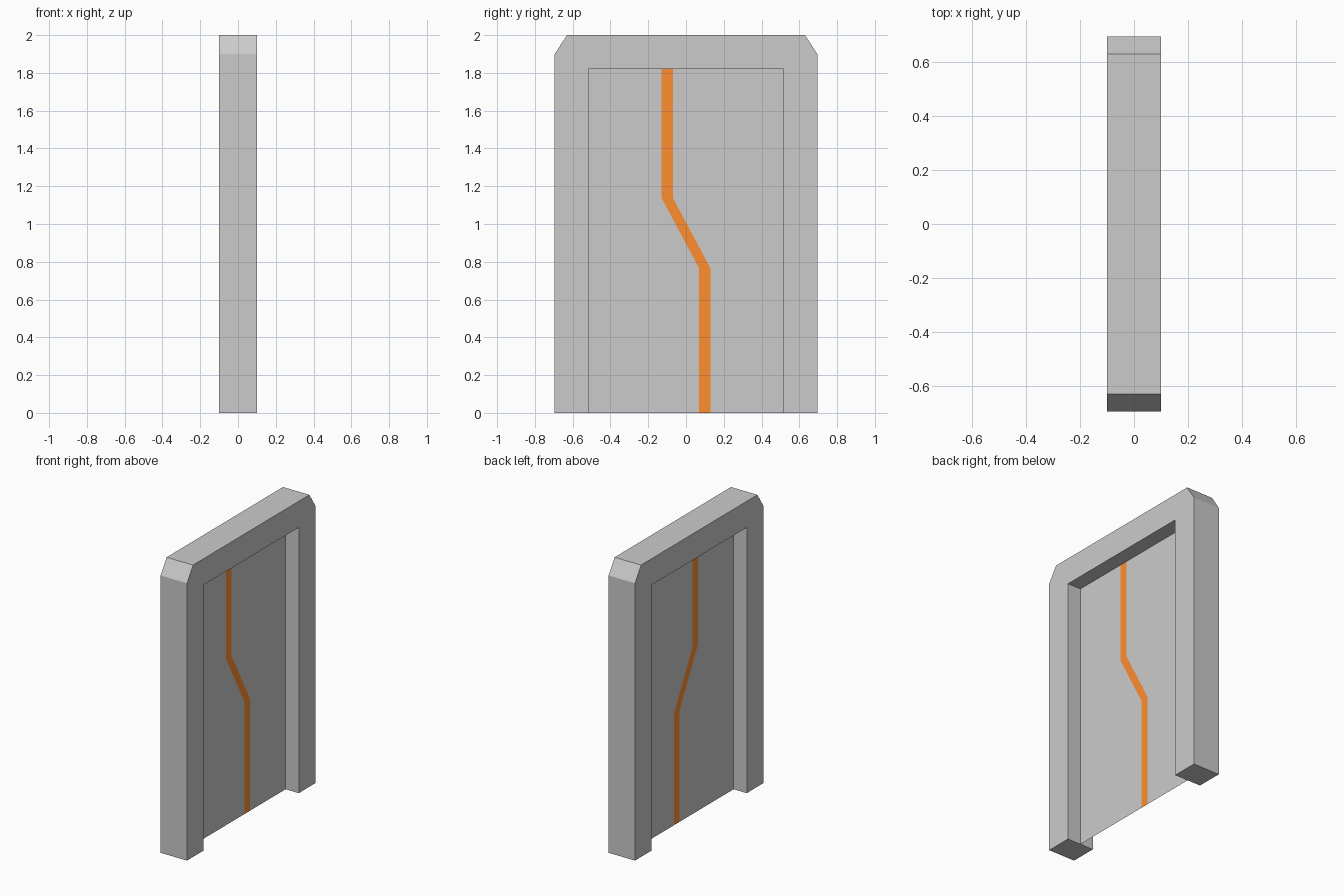
import bpy, bmesh
from mathutils import Vector

if "Cube" in bpy.data.objects:
    bpy.data.objects.remove(bpy.data.objects["Cube"])


def material(name, rgb):
    m = bpy.data.materials.new(name)
    m.diffuse_color = (*rgb, 1)
    m.use_nodes = True
    m.node_tree.nodes["Principled BSDF"].inputs["Base Color"].default_value = m.diffuse_color
    return m


def add_object(name, bm, mats):
    me = bpy.data.meshes.new(name)
    bm.to_mesh(me)
    bm.free()
    ob = bpy.data.objects.new(name, me)
    bpy.context.collection.objects.link(ob)
    for m in mats:
        me.materials.append(m)
    return ob


frame_grey = material("frame_grey", (0.63, 0.63, 0.63))
panel_grey = material("panel_grey", (0.8, 0.8, 0.8))
orange = material("orange", (1.0, 0.27, 0.03))

HALF_DEPTH = 0.10
OPEN_Y, OPEN_Z = 0.515, 1.82

# Door frame: arch profile with chamfered top corners, extruded through x
half = [(OPEN_Y, OPEN_Z), (OPEN_Y, 0), (0.695, 0), (0.695, 1.9), (0.63, 2.0)]
outline = half + [(-y, z) for y, z in reversed(half)]
bm = bmesh.new()
face = bm.faces.new([bm.verts.new((-HALF_DEPTH, y, z)) for y, z in outline])
ext = bmesh.ops.extrude_face_region(bm, geom=[face], use_keep_orig=True)
moved = [v for v in ext["geom"] if isinstance(v, bmesh.types.BMVert)]
bmesh.ops.translate(bm, verts=moved, vec=Vector((2 * HALF_DEPTH, 0, 0)))
bmesh.ops.recalc_face_normals(bm, faces=bm.faces)
add_object("door_frame", bm, [frame_grey])

# Sliding door leaves: thin sheets meeting at a zigzag seam edged in orange
SEAM = [(0.1, 0), (0.1, 0.765), (-0.1, 1.14), (-0.1, OPEN_Z)]
STRIP = 0.03


def door_leaf(name, side):
    bm = bmesh.new()
    rows = [[bm.verts.new((0, y, z))
             for y in (side * OPEN_Y, s + side * STRIP, s)] for s, z in SEAM]
    for low, high in zip(rows, rows[1:]):
        for i in range(2):
            f = bm.faces.new((low[i], low[i + 1], high[i + 1], high[i]))
            f.material_index = i
            f.normal_update()
            if f.normal.x < 0:
                f.normal_flip()
    add_object(name, bm, [panel_grey, orange])


door_leaf("door_leaf_left", -1)
door_leaf("door_leaf_right", 1)
